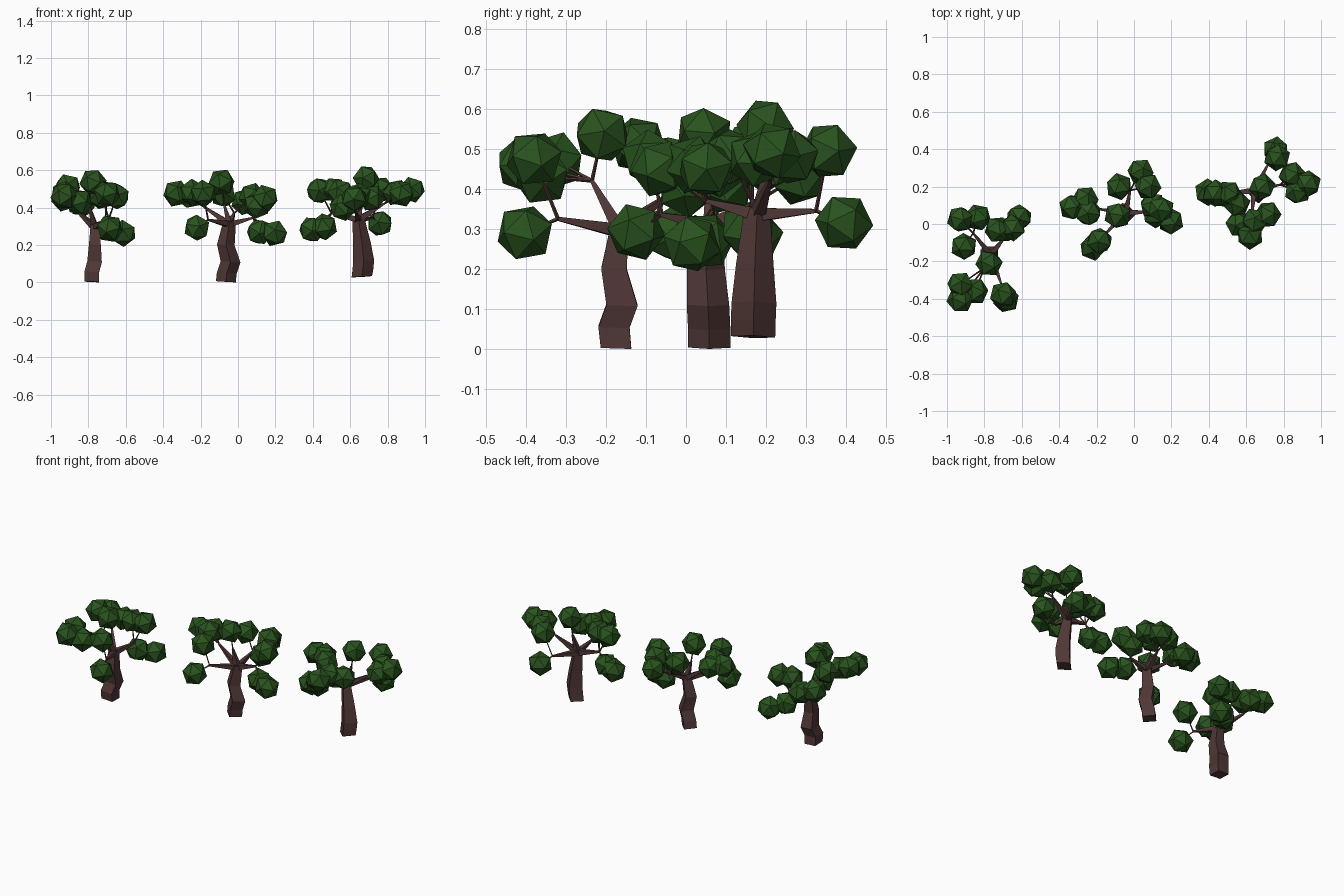
import bpy, bmesh, math, random
from mathutils import Vector, Euler

random.seed(4)
LEAF_R = 0.074


def material(name, rgb):
    m = bpy.data.materials.new(name)
    m.diffuse_color = (*rgb, 1)
    return m


BARK = material("bark_brown", (0.080, 0.039, 0.037))
LEAF = material("leaf_green", (0.022, 0.086, 0.013))


def limb(bm, points, radii, turn=0.0, sides=4):
    """Flat sided tube through the points, one radius per point."""
    pts = [Vector(p) for p in points]
    axis = (pts[-1] - pts[0]).normalized()
    ref = Vector((1, 0, 0)) if abs(axis.z) > 0.7 else Vector((0, 0, 1))
    u = (ref - axis * ref.dot(axis)).normalized()
    v = axis.cross(u)
    rings = []
    for p, r in zip(pts, radii):
        angles = [turn + 2 * math.pi * i / sides for i in range(sides)]
        rings.append([bm.verts.new(p + r * (u * math.cos(a) + v * math.sin(a))) for a in angles])
    for a, b in zip(rings, rings[1:]):
        for i in range(sides):
            j = (i + 1) % sides
            bm.faces.new((a[i], a[j], b[j], b[i]))
    bm.faces.new(rings[0][::-1])
    bm.faces.new(rings[-1])


def finish(bm, name, mat):
    bmesh.ops.recalc_face_normals(bm, faces=bm.faces)
    me = bpy.data.meshes.new(name)
    bm.to_mesh(me)
    bm.free()
    me.materials.append(mat)
    bpy.context.collection.objects.link(bpy.data.objects.new(name, me))


def tree(label, trunk, radii, turn, branches):
    # Crooked square trunk
    bm = bmesh.new()
    limb(bm, trunk, radii, turn)
    finish(bm, label + "_trunk", BARK)

    # Tapered branches splitting into thin twigs
    bm = bmesh.new()
    hub = Vector(trunk[-1]) - Vector((0, 0, 0.015))
    for fork, clumps in branches:
        limb(bm, [hub, fork], [0.024, 0.007], math.pi / 4)
        for c in clumps:
            limb(bm, [fork, c], [0.005, 0.003])
    finish(bm, label + "_branches", BARK)

    # Faceted leaf clumps at the twig ends
    bm = bmesh.new()
    for fork, clumps in branches:
        for c in clumps:
            rot = Euler([random.uniform(-0.5, 0.5) for _ in range(3)]).to_matrix().to_4x4()
            rot.translation = c
            bmesh.ops.create_icosphere(bm, subdivisions=1, radius=LEAF_R, matrix=rot)
    finish(bm, label + "_leaves", LEAF)


# Left tree
tree("left_tree",
     [(-0.782, -0.175, 0.003), (-0.782, -0.18, 0.055), (-0.767, -0.16, 0.11),
      (-0.765, -0.18, 0.20), (-0.765, -0.165, 0.31)],
     [0.054, 0.055, 0.055, 0.045, 0.032], math.pi / 4,
     [((-0.71, -0.32, 0.325), [(-0.685, -0.403, 0.29), (-0.70, -0.38, 0.475)]),
      ((-0.80, -0.235, 0.42), [(-0.775, -0.21, 0.535), (-0.93, -0.325, 0.47),
                               (-0.85, -0.36, 0.43), (-0.93, -0.405, 0.46)]),
      ((-0.86, -0.05, 0.38), [(-0.91, -0.12, 0.51), (-0.93, 0.025, 0.45), (-0.835, 0.035, 0.42)]),
      ((-0.69, -0.07, 0.34), [(-0.615, 0.035, 0.262), (-0.69, -0.03, 0.285),
                              (-0.65, -0.02, 0.46), (-0.73, -0.03, 0.46)])])

# Middle tree
tree("middle_tree",
     [(-0.065, 0.058, 0.003), (-0.06, 0.058, 0.05), (-0.04, 0.055, 0.11),
      (-0.065, 0.05, 0.20), (-0.045, 0.06, 0.325)],
     [0.053, 0.053, 0.053, 0.047, 0.034], 0,
     [((-0.16, -0.06, 0.335), [(-0.22, -0.125, 0.292), (-0.185, -0.09, 0.475)]),
      ((-0.19, 0.08, 0.41), [(-0.33, 0.09, 0.475), (-0.26, 0.13, 0.465), (-0.245, 0.06, 0.48)]),
      ((-0.02, 0.18, 0.37), [(-0.08, 0.20, 0.47), (0.035, 0.28, 0.43), (0.075, 0.20, 0.46)]),
      ((0.08, 0.065, 0.345), [(0.195, 0.015, 0.262), (0.115, 0.05, 0.27),
                              (0.145, 0.08, 0.45), (0.10, 0.10, 0.41)]),
      ((-0.075, 0.055, 0.42), [(-0.088, 0.045, 0.535)])])

# Right tree
tree("right_tree",
     [(0.662, 0.168, 0.03), (0.668, 0.168, 0.07), (0.672, 0.17, 0.115),
      (0.663, 0.172, 0.21), (0.642, 0.178, 0.35)],
     [0.055, 0.056, 0.056, 0.047, 0.032], 0,
     [((0.72, 0.325, 0.345), [(0.758, 0.395, 0.315), (0.765, 0.355, 0.495)]),
      ((0.78, 0.21, 0.42), [(0.845, 0.262, 0.48), (0.93, 0.215, 0.495), (0.875, 0.175, 0.475)]),
      ((0.665, 0.20, 0.45), [(0.685, 0.198, 0.555)]),
      ((0.50, 0.165, 0.37), [(0.395, 0.17, 0.283), (0.46, 0.155, 0.297), (0.435, 0.165, 0.49),
                             (0.505, 0.16, 0.495), (0.55, 0.11, 0.48)]),
      ((0.63, 0.05, 0.37), [(0.56, 0.0, 0.40), (0.62, -0.065, 0.45),
                            (0.715, 0.05, 0.45), (0.645, 0.015, 0.46)])])
